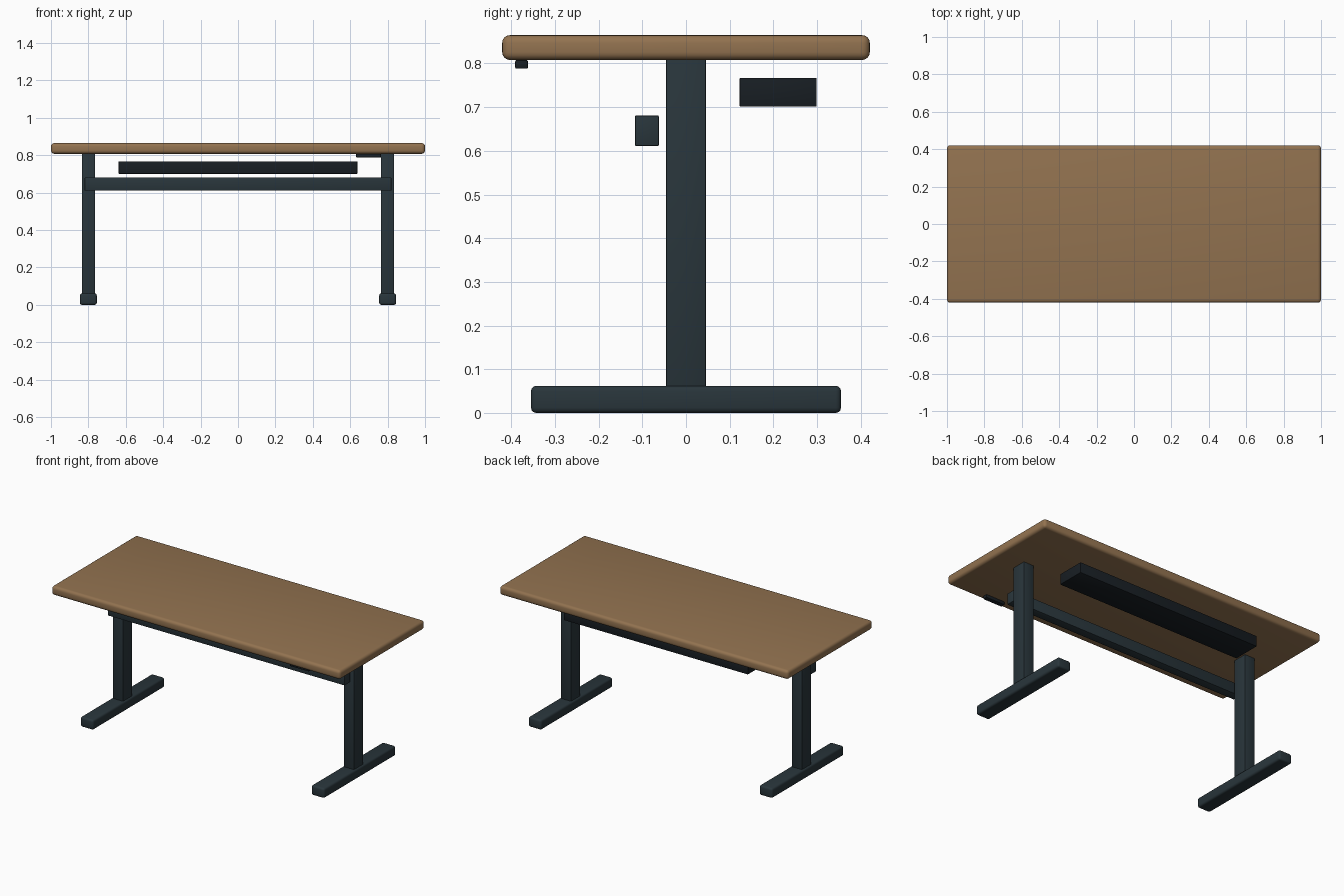
import bpy

if "Cube" in bpy.data.objects:
    bpy.data.objects.remove(bpy.data.objects["Cube"])


def material(name, color):
    m = bpy.data.materials.new(name)
    m.diffuse_color = color
    m.use_nodes = True
    m.node_tree.nodes["Principled BSDF"].inputs["Base Color"].default_value = m.diffuse_color
    return m


wood = material("wood", (0.29, 0.17, 0.08, 1))
steel = material("dark_steel", (0.022, 0.036, 0.044, 1))
black = material("black_plastic", (0.009, 0.013, 0.017, 1))


def box(name, lo, hi, mat, bevel, segments=3):
    """Bevelled box spanning the corners lo..hi."""
    bpy.ops.mesh.primitive_cube_add(
        size=1, location=[(a + b) / 2 for a, b in zip(lo, hi)])
    ob = bpy.context.object
    ob.name = name
    ob.scale = [b - a for a, b in zip(lo, hi)]
    bpy.ops.object.transform_apply(location=False, rotation=False, scale=True)
    ob.data.materials.append(mat)
    mod = ob.modifiers.new("bevel", 'BEVEL')
    mod.width = bevel
    mod.segments = segments
    bpy.ops.object.modifier_apply(modifier=mod.name)
    bpy.ops.object.shade_smooth_by_angle()
    return ob


# Rounded wooden top
box("tabletop", (-1, -0.421, 0.808), (1, 0.421, 0.865), wood, 0.018, 4)

# T-shaped legs: column on a long foot, one at each end
for side, x in (("left", -0.8), ("right", 0.8)):
    box(side + "_column", (x - 0.035, -0.046, 0.055), (x + 0.035, 0.046, 0.812), steel, 0.003, 2)
    box(side + "_foot", (x - 0.045, -0.355, 0), (x + 0.045, 0.355, 0.062), steel, 0.012)

# Crossbar joining the legs on the front side
box("crossbar", (-0.82, -0.117, 0.611), (0.82, -0.062, 0.681), steel, 0.003, 2)

# Cable tray below the rear of the top
box("cable_tray", (-0.638, 0.123, 0.701), (0.638, 0.299, 0.767), black, 0.002, 2)

# Height control panel under the front right edge
box("control_panel", (0.632, -0.391, 0.788), (0.764, -0.362, 0.808), black, 0.003, 2)
